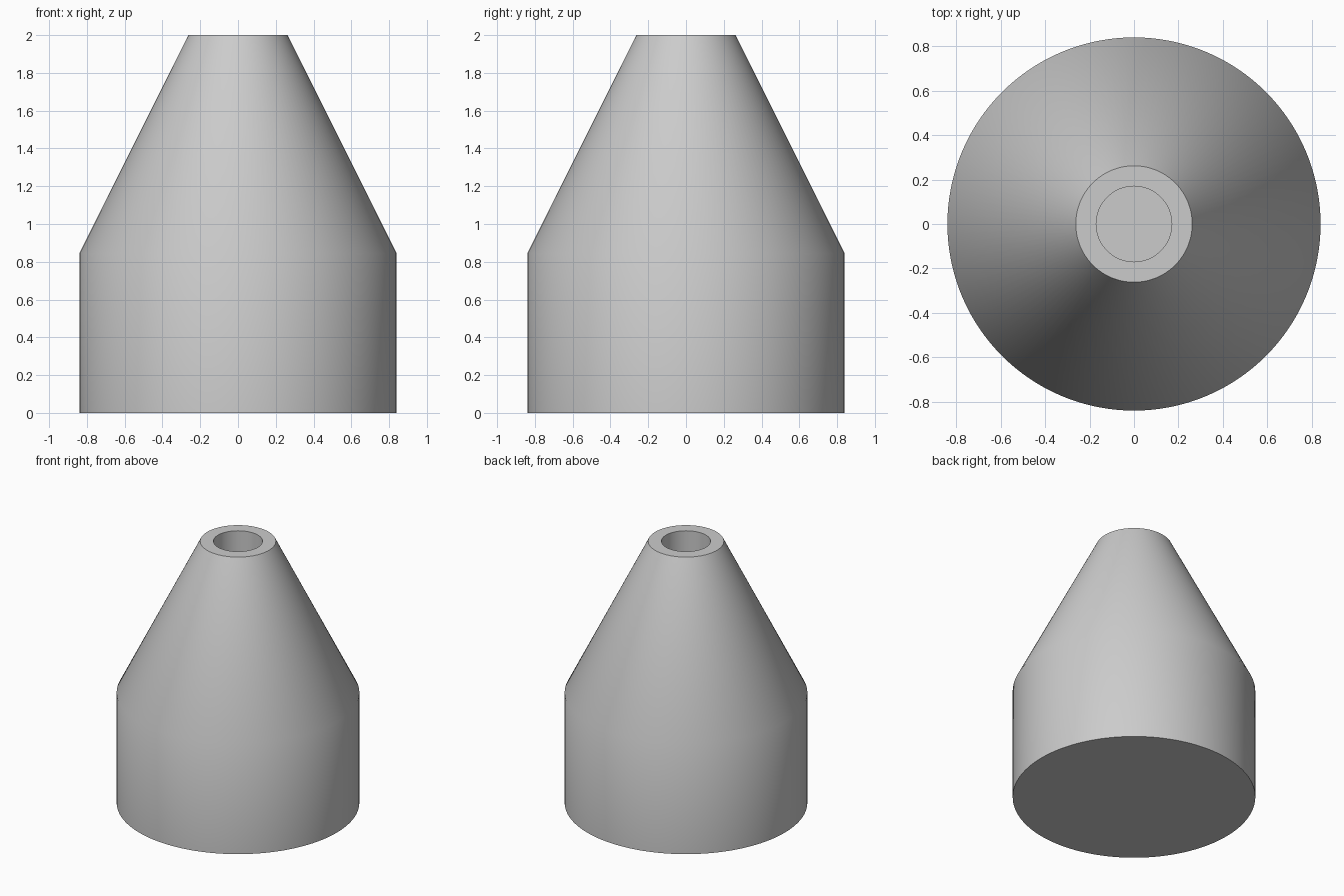
import bpy
import bmesh
from math import radians, tau
from mathutils import Matrix, Vector

cube = bpy.data.objects.get("Cube")
if cube:
    bpy.data.objects.remove(cube, do_unlink=True)

# Plain grey material
grey = bpy.data.materials.new("light_grey")
grey.use_nodes = True
colour = (0.6, 0.6, 0.6, 1.0)
grey.diffuse_color = colour
grey.node_tree.nodes["Principled BSDF"].inputs["Base Color"].default_value = colour

SEGMENTS = 128


def lathe(name, profile, material):
    """Spin an (radius, height) profile around z into a closed solid."""
    bm = bmesh.new()
    verts = [bm.verts.new((r, 0, z)) for r, z in profile]
    edges = [bm.edges.new(pair) for pair in zip(verts, verts[1:])]
    bmesh.ops.spin(bm, geom=verts + edges, cent=(0, 0, 0), axis=(0, 0, 1),
                   angle=tau, steps=SEGMENTS, use_merge=True)
    bmesh.ops.remove_doubles(bm, verts=bm.verts, dist=0.0001)
    # Cap the open rims: underside and bore floor
    rims = [e for e in bm.edges if e.is_boundary]
    bmesh.ops.holes_fill(bm, edges=rims, sides=0)
    bmesh.ops.recalc_face_normals(bm, faces=bm.faces)
    mesh = bpy.data.meshes.new(name)
    bm.to_mesh(mesh)
    bm.free()
    mesh.materials.append(material)
    obj = bpy.data.objects.new(name, mesh)
    bpy.context.collection.objects.link(obj)
    return obj


# Cylinder base, tapered shoulder, flat rim and blind bore
body = lathe("tapered_body", [
    (0.84, 0.0),
    (0.84, 0.845),
    (0.262, 2.0),
    (0.17, 2.0),
    (0.17, 1.0),
], grey)

bpy.ops.object.select_all(action="DESELECT")
body.select_set(True)
bpy.context.view_layer.objects.active = body
bpy.ops.object.shade_smooth_by_angle(angle=radians(30))
